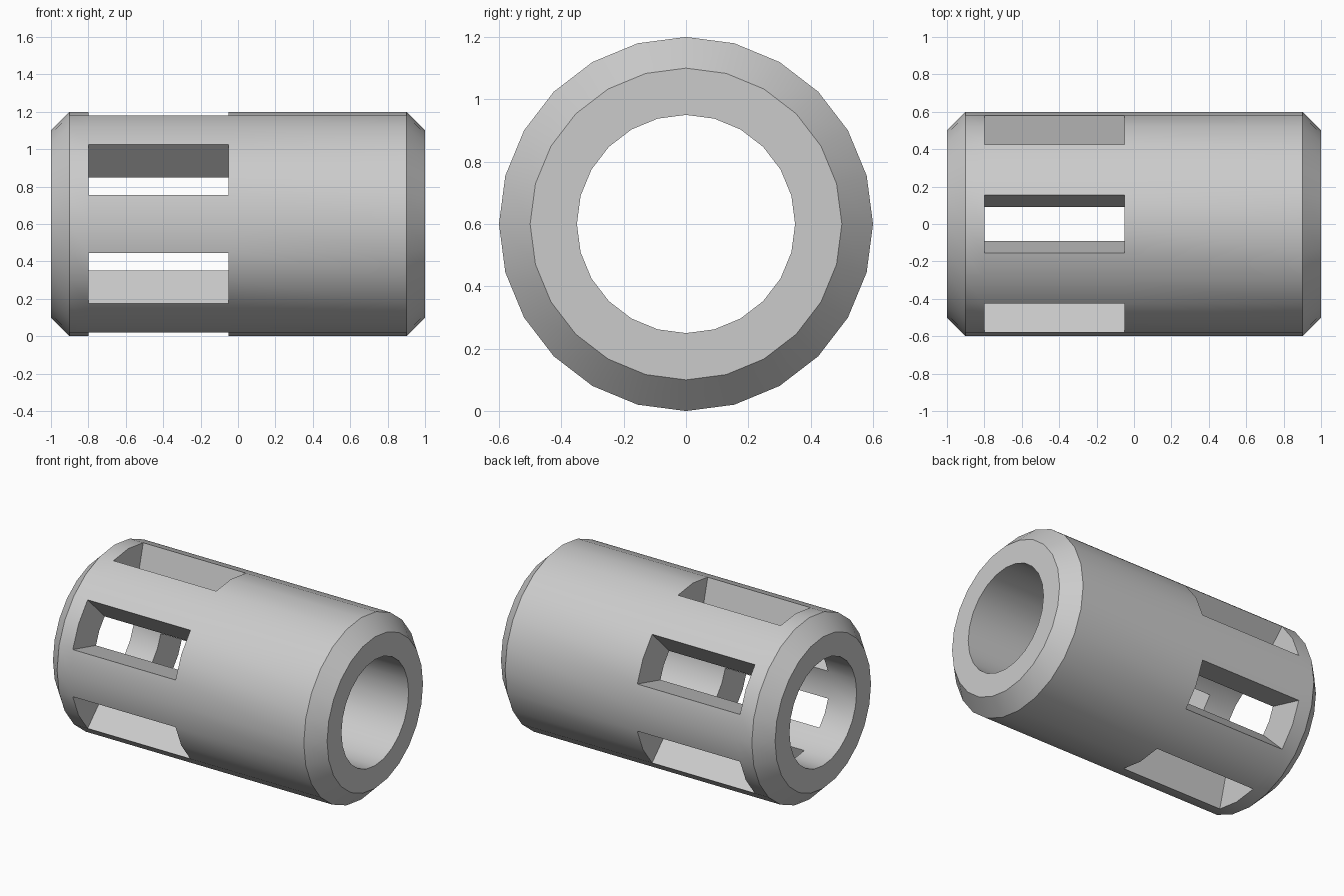
import bpy, bmesh
from math import sin, cos, radians

if "Cube" in bpy.data.objects:
    bpy.data.objects.remove(bpy.data.objects["Cube"])

SIDES = 24
# Closed wall section as (x, radius): outside left to right, then bore right to left
PROFILE = [(-1, .5), (-.9, .6), (-.8, .6), (-.05, .6), (.9, .6), (1, .5),
           (1, .35), (-.05, .35), (-.8, .35), (-1, .35)]
OUT_L, OUT_R, IN_R, IN_L = 2, 3, 7, 8   # profile points at the slot corners
N = len(PROFILE)

bm = bmesh.new()
rings = []
for k in range(SIDES):
    a = radians(360 / SIDES * k)
    rings.append([bm.verts.new((x, r * cos(a), .6 + r * sin(a))) for x, r in PROFILE])


def is_slot(k):
    return k % 4 in (1, 2)


# Revolved shell, left open where the six slots pass through
for k in range(SIDES):
    a, b = rings[k], rings[(k + 1) % SIDES]
    for i in range(N):
        if is_slot(k) and i in (OUT_L, IN_R):
            continue
        j = (i + 1) % N
        bm.faces.new((a[i], a[j], b[j], b[i]))
    # Slot end walls
    if is_slot(k):
        bm.faces.new((a[OUT_L], b[OUT_L], b[IN_L], a[IN_L]))
        bm.faces.new((a[OUT_R], a[IN_R], b[IN_R], b[OUT_R]))
    # Slot radial side walls
    if is_slot(k) != is_slot(k - 1):
        bm.faces.new([a[i] for i in (OUT_L, OUT_R, IN_R, IN_L)])

bmesh.ops.recalc_face_normals(bm, faces=bm.faces)
mesh = bpy.data.meshes.new("slotted_sleeve")
bm.to_mesh(mesh)
bm.free()

sleeve = bpy.data.objects.new("slotted_sleeve", mesh)
bpy.context.collection.objects.link(sleeve)
bpy.context.view_layer.objects.active = sleeve
sleeve.select_set(True)
bpy.ops.object.shade_smooth_by_angle(angle=radians(30))
